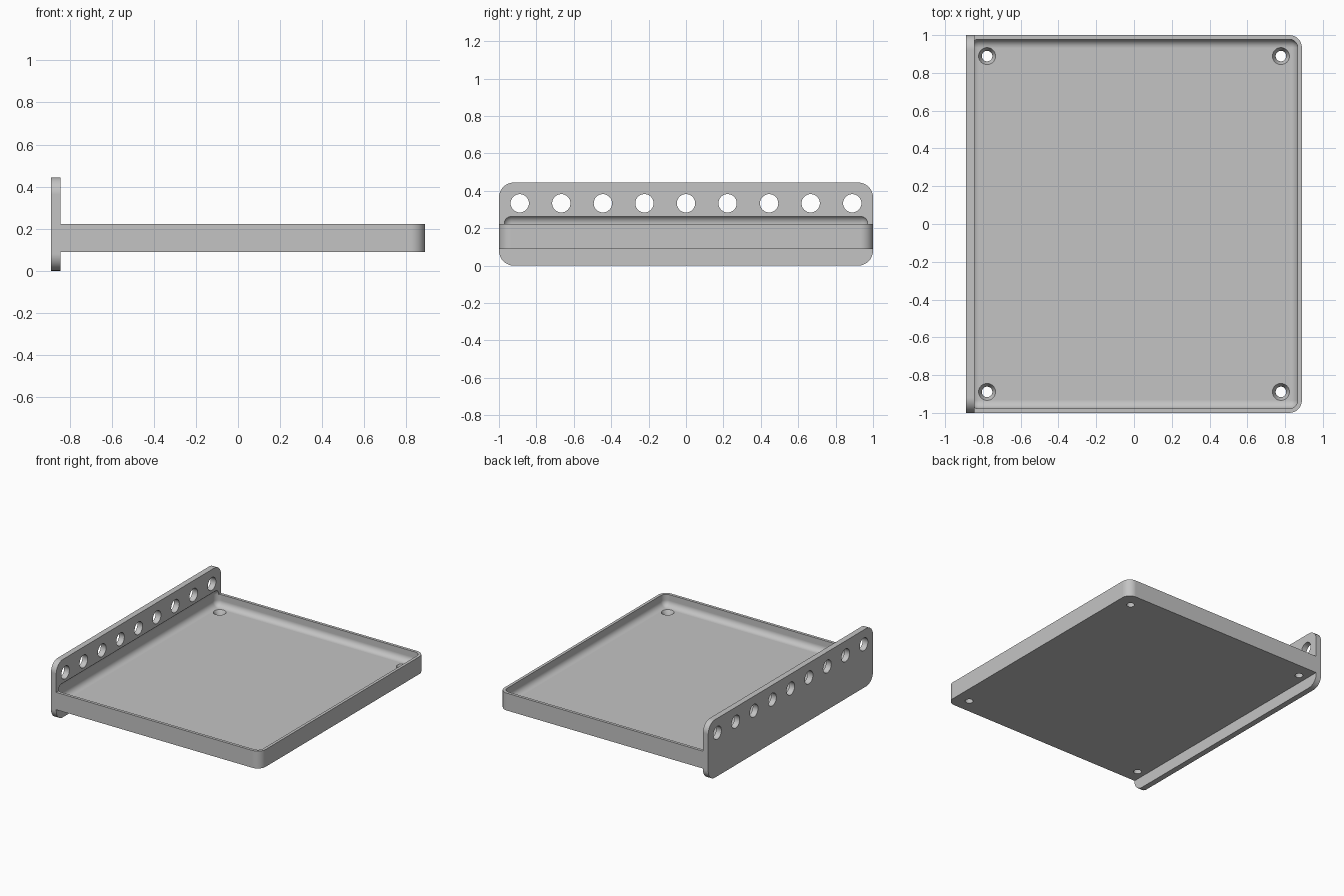
import bpy, bmesh, math
from mathutils import Matrix, Vector

if "Cube" in bpy.data.objects:
    bpy.data.objects.remove(bpy.data.objects["Cube"])

U = 2 / 90                      # one design unit
WALL, THICK = U, 2 * U          # rim wall, floor and flange thickness
X, Y = 40 * U, 1.0              # half width, half depth
TRAY_LOW, TRAY_TOP = 4 * U, 10 * U

grey = bpy.data.materials.new("plain grey")
grey.use_nodes = True
colour = (0.55, 0.55, 0.55, 1)
grey.diffuse_color = colour
grey.node_tree.nodes["Principled BSDF"].inputs["Base Color"].default_value = colour


def add_object(name, bm):
    mesh = bpy.data.meshes.new(name)
    bm.to_mesh(mesh)
    bm.free()
    mesh.materials.append(grey)
    obj = bpy.data.objects.new(name, mesh)
    bpy.context.collection.objects.link(obj)
    return obj


def box(name, low, high, radius, pick, segments=8):
    """Box from low to high, with the edges accepted by pick rounded."""
    bm = bmesh.new()
    low, high = Vector(low), Vector(high)
    place = Matrix.Translation((low + high) / 2) @ Matrix.Diagonal((high - low).to_4d())
    bmesh.ops.create_cube(bm, size=1, matrix=place)
    edges = [e for e in bm.edges if pick(e)]
    bmesh.ops.bevel(bm, geom=edges, offset=radius, segments=segments,
                    profile=0.5, affect='EDGES')
    return add_object(name, bm)


def along(edge, axis):
    a, b = edge.verts
    return abs((a.co - b.co).normalized()[axis]) > 0.9


def cones(bm, points, r1, r2, depth, turn=Matrix()):
    for p in points:
        bmesh.ops.create_cone(bm, cap_ends=True, segments=32, radius1=r1, radius2=r2,
                              depth=depth, matrix=Matrix.Translation(p) @ turn)


def combine(target, other, operation):
    mod = target.modifiers.new(operation.lower(), 'BOOLEAN')
    mod.operation, mod.solver, mod.object = operation, 'EXACT', other
    bpy.context.view_layer.objects.active = target
    bpy.ops.object.modifier_apply(modifier=mod.name)
    bpy.data.objects.remove(other)


# Upright flange, rounded at its four corners
body = box("tray_with_flange", (-X, -Y, 0), (-X + THICK, Y, 20 * U), 0.08,
           lambda e: along(e, 0))

# Tray block, rounded at the two free corners
tray = box("tray_block", (-X + WALL, -Y, TRAY_LOW), (X, Y, TRAY_TOP), 3 * U,
           lambda e: along(e, 2) and e.verts[0].co.x > 0)
combine(body, tray, 'UNION')

# Pocket with filleted edges, biting slightly into the flange
pocket = box("pocket_cutter", (-X + WALL, -Y + WALL, TRAY_LOW + THICK),
             (X - WALL, Y - WALL, 12.1 * U), 2 * U, lambda e: True)
combine(body, pocket, 'DIFFERENCE')

# Row of nine holes through the flange
bm = bmesh.new()
cones(bm, [(-X + THICK / 2, i * 10 * U, 15 * U) for i in range(-4, 5)],
      0.049, 0.049, 0.2, Matrix.Rotation(math.pi / 2, 4, 'Y'))
combine(body, add_object("flange_hole_cutter", bm), 'DIFFERENCE')

# Four screw holes with countersinks in the tray floor
corners = [(sx * 35 * U, sy * 40 * U) for sx in (-1, 1) for sy in (-1, 1)]
floor = TRAY_LOW + THICK
bm = bmesh.new()
cones(bm, [(x, y, TRAY_LOW) for x, y in corners], 0.028, 0.028, 0.2)
combine(body, add_object("screw_hole_cutter", bm), 'DIFFERENCE')
bm = bmesh.new()
cones(bm, [(x, y, floor) for x, y in corners], 0.028, 0.062, 0.06)
combine(body, add_object("countersink_cutter", bm), 'DIFFERENCE')

# Smooth fillets, crisp edges, flat large faces
bpy.ops.object.select_all(action='DESELECT')
body.select_set(True)
bpy.context.view_layer.objects.active = body
bpy.ops.object.shade_smooth_by_angle(angle=math.radians(30))
normals = body.modifiers.new("weighted_normals", 'WEIGHTED_NORMAL')
normals.keep_sharp = True
